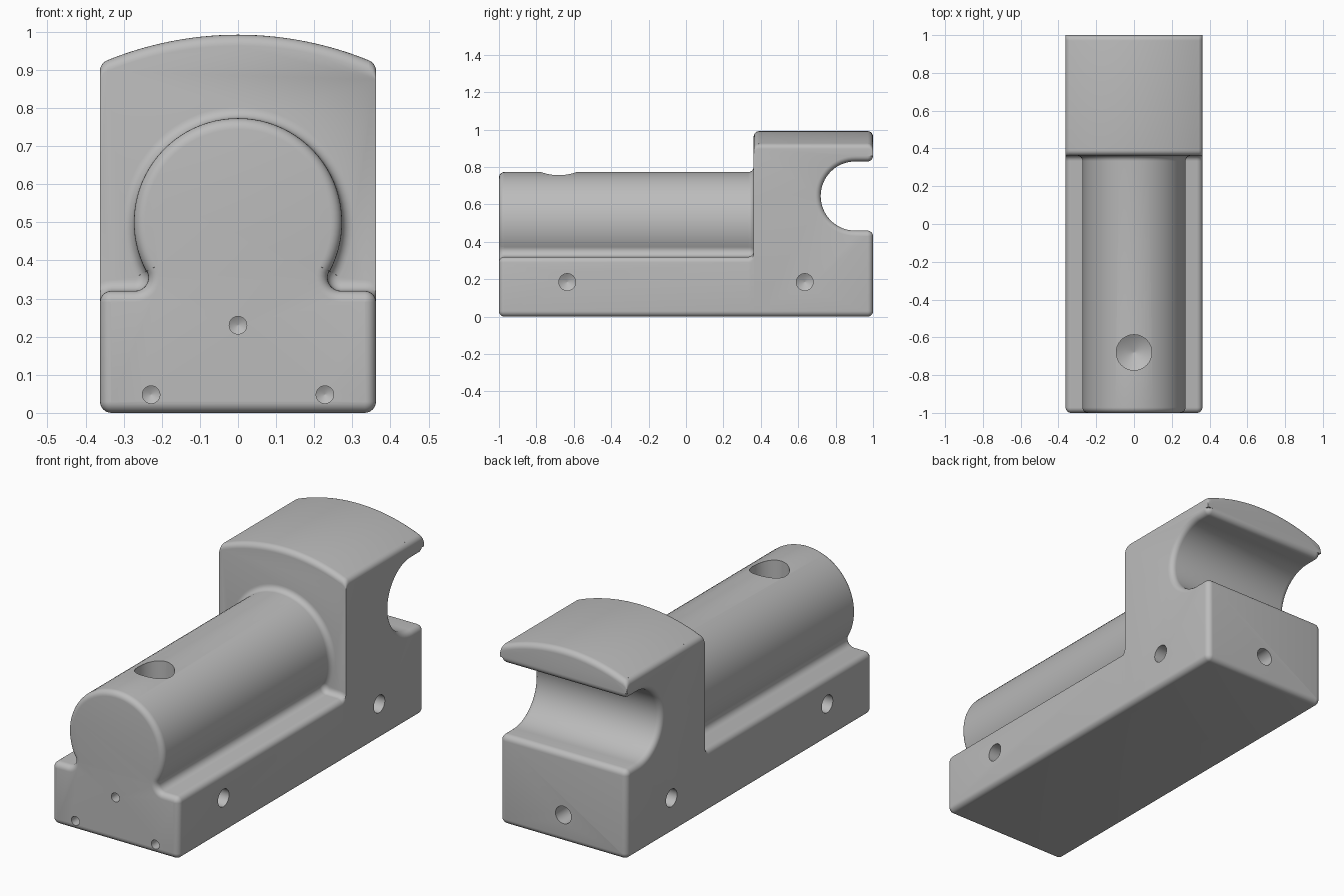
import bpy, bmesh
from math import sin, cos, radians, pi
from mathutils import Vector

if "Cube" in bpy.data.objects:
    bpy.data.objects.remove(bpy.data.objects["Cube"])

ROUND = 0.029      # edge rounding radius
SIDE = 0.362       # half width
STEPS = [radians(a) for a in range(0, 91, 15)]

grey = bpy.data.materials.new("plain_grey")
grey.use_nodes = True
colour = (0.5, 0.5, 0.5, 1)
grey.diffuse_color = colour
grey.node_tree.nodes["Principled BSDF"].inputs["Base Color"].default_value = colour


def arc(cx, cy, r, start, end, n):
    angles = [radians(start + (end - start) * i / n) for i in range(n + 1)]
    return [(cx + r * cos(a), cy + r * sin(a)) for a in angles]


def mirrored(half):
    return half + [(-x, z) for x, z in reversed(half[1:])]


def loft(bm, sections):
    """Skin a list of equal-length point loops and cap both ends."""
    rings = [[bm.verts.new(p) for p in s] for s in sections]
    n = len(rings[0])
    for a, b in zip(rings, rings[1:]):
        for i in range(n):
            j = (i + 1) % n
            bm.faces.new((a[i], a[j], b[j], b[i]))
    bm.faces.new(rings[0])
    bm.faces.new(rings[-1])


def make_object(name, bm):
    bmesh.ops.remove_doubles(bm, verts=bm.verts, dist=1e-5)
    bmesh.ops.recalc_face_normals(bm, faces=bm.faces)
    mesh = bpy.data.meshes.new(name)
    bm.to_mesh(mesh)
    bm.free()
    mesh.materials.append(grey)
    obj = bpy.data.objects.new(name, mesh)
    bpy.context.collection.objects.link(obj)
    return obj


def boolean(target, tool, operation):
    mod = target.modifiers.new(operation.lower(), 'BOOLEAN')
    mod.operation, mod.object, mod.solver = operation, tool, 'EXACT'
    bpy.ops.object.select_all(action='DESELECT')
    bpy.context.view_layer.objects.active = target
    target.select_set(True)
    bpy.ops.object.modifier_apply(modifier=mod.name)
    bpy.data.objects.remove(tool)


# Barrel and bed: one profile, rounded at the front, flared into the block
def barrel_section(y, grow):
    half = arc(0, 0.5, 0.273 + grow, 90, -28.2, 28)
    half += arc(0.27, 0.355, 0.035 - grow, 151.8, 270, 10)
    half += arc(0.332, 0.29, 0.03 + grow, 90, 0, 6)
    half += arc(0.332, 0.03, 0.03 + min(grow, 0), 0, -90, 6)
    return [(max(-SIDE, min(SIDE, x)), y, z) for x, z in mirrored(half)]


bm = bmesh.new()
loft(bm, [barrel_section(-1 + ROUND * (1 - cos(t)), -ROUND * (1 - sin(t))) for t in STEPS]
     + [barrel_section(SIDE - ROUND * (1 - sin(t)), ROUND * (1 - cos(t))) for t in STEPS])
barrel = make_object("barrel_bed", bm)


# Rear block with arched top
def block_section(y, drop, inset):
    half = arc(0, 0.081, 0.911, 90, 67.86, 14) + arc(0.332, 0.897, 0.03, 67.86, 0, 6)
    half = [(x, z - drop) for x, z in half]
    half += [(SIDE, 0.65), (SIDE - inset, 0.6)]
    half += arc(0.332, 0.03, 0.03 - inset, 0, -90, 6)
    return [(x, y, z) for x, z in mirrored(half)]


bm = bmesh.new()
loft(bm, [block_section(SIDE + ROUND * (1 - cos(t)), ROUND * (1 - sin(t)), 0) for t in STEPS]
     + [block_section(1 - ROUND * (1 - cos(t)), ROUND * (1 - sin(t)), ROUND * (1 - sin(t)))
        for t in reversed(STEPS)])
body = make_object("slide_body", bm)


# Cross slot, flared where it leaves the sides
def slot_section(x, flare):
    path = [(1.1, 0.86)] + arc(0.97, 0.86, 0.03 - flare, 0, -90, 6)
    path += arc(0.905, 0.645, 0.185 + flare, 90, 270, 32)
    path += arc(0.97, 0.43, 0.03 - flare, 90, 0, 6) + [(1.1, 0.43)]
    return [(x, y, z) for y, z in path]


bm = bmesh.new()
side = [(SIDE - ROUND * (1 - cos(t)), ROUND * (1 - sin(t))) for t in STEPS]
side = [(0.42, ROUND)] + side
loft(bm, [slot_section(-x, f) for x, f in side] + [slot_section(x, f) for x, f in reversed(side)])
boolean(body, make_object("slot_cutter", bm), 'DIFFERENCE')
boolean(body, barrel, 'UNION')


# Drilled holes with pointed bottoms
def drill(bm, position, direction, radius, depth):
    turn = Vector(direction).to_track_quat('Z', 'Y')
    profile = [(-0.05, radius), (depth, radius), (depth + radius * 0.6, radius * 0.02)]
    loft(bm, [[Vector(position) + turn @ Vector((x, y, d)) for x, y in arc(0, 0, r, 0, 352.5, 47)]
              for d, r in profile])


bm = bmesh.new()
drill(bm, (0, -0.68, 0.775), (0, 0, -1), 0.094, 0.25)
for s in (-1, 1):
    drill(bm, (0.228 * s, -1, 0.048), (0, 1, 0), 0.023, 0.1)
    for y in (-0.635, 0.635):
        drill(bm, (SIDE * s, y, 0.185), (-s, 0, 0), 0.045, 0.12)
drill(bm, (0, -1, 0.23), (0, 1, 0), 0.023, 0.1)
drill(bm, (0, 1, 0.14), (0, -1, 0), 0.045, 0.12)
boolean(body, make_object("hole_cutter", bm), 'DIFFERENCE')

bpy.ops.object.shade_smooth_by_angle(angle=radians(32))
